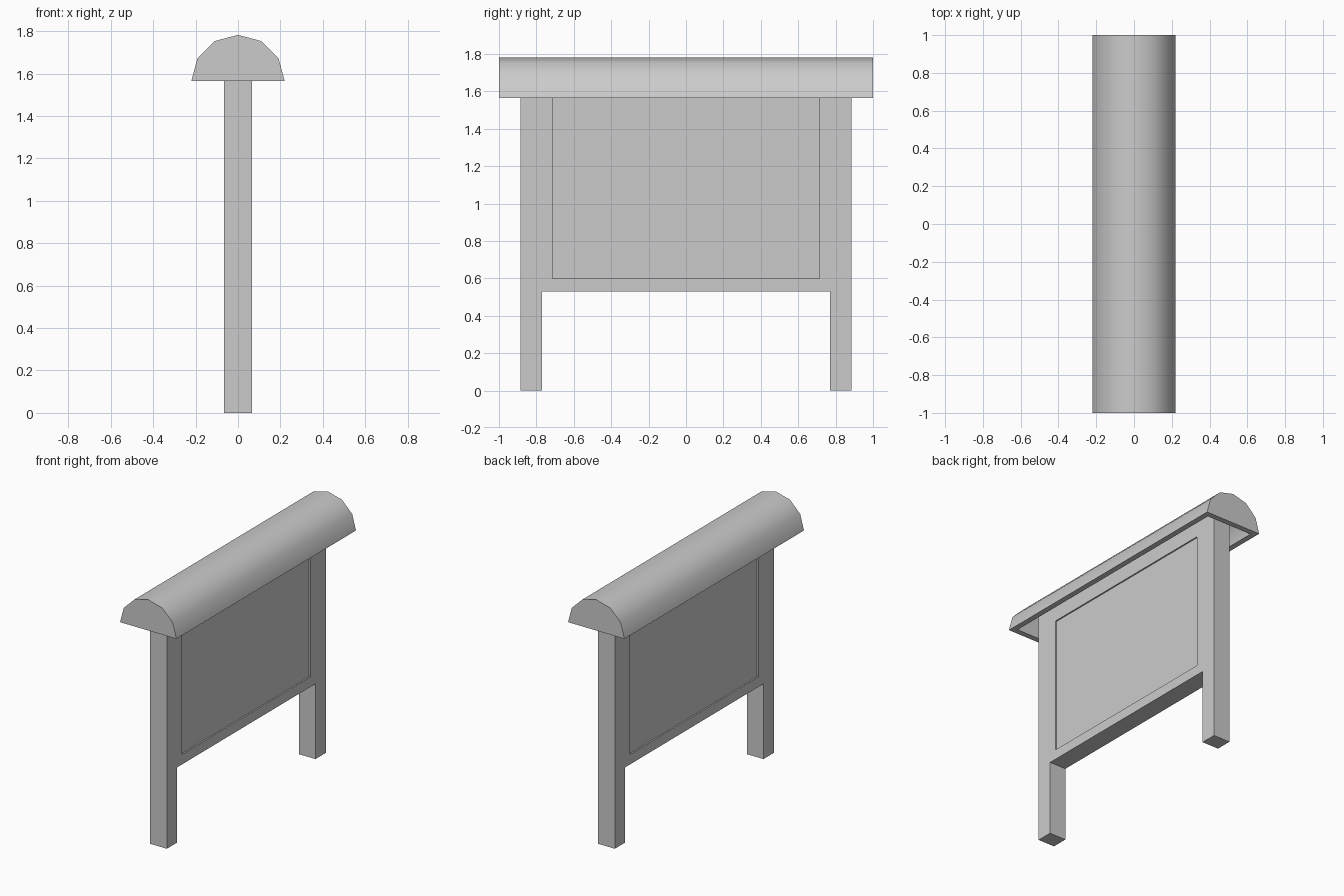
import bpy, bmesh, math

if "Cube" in bpy.data.objects:
    bpy.data.objects.remove(bpy.data.objects["Cube"])

EAVE = 1.565      # underside of the roof
HALF_X = 0.065    # half thickness of the board


def make_object(name, bm):
    bmesh.ops.recalc_face_normals(bm, faces=bm.faces)
    mesh = bpy.data.meshes.new(name)
    bm.to_mesh(mesh)
    bm.free()
    obj = bpy.data.objects.new(name, mesh)
    bpy.context.collection.objects.link(obj)
    return obj


def slab(name, outline, x0, x1):
    """Extrude a y-z outline from x0 to x1."""
    bm = bmesh.new()
    face = bm.faces.new([bm.verts.new((x0, y, z)) for y, z in outline])
    ext = bmesh.ops.extrude_face_region(bm, geom=[face])
    verts = [v for v in ext["geom"] if isinstance(v, bmesh.types.BMVert)]
    bmesh.ops.translate(bm, verts=verts, vec=(x1 - x0, 0, 0))
    return make_object(name, bm)


# Board: two legs joined by a thick framed panel, top hidden inside the roof
half = [(0.885, 1.725), (0.885, 0), (0.77, 0), (0.77, 0.53)]
board = slab("framed_board", half + [(-y, z) for y, z in reversed(half)],
             -HALF_X, HALF_X)

# Shallow panel recess on both sides
recess = [(-0.715, 0.6), (0.715, 0.6), (0.715, EAVE), (-0.715, EAVE)]
cutters = []
for side in (-1, 1):
    cutter = slab("recess_cutter", recess, side * (HALF_X - 0.01), side * 0.1)
    cutter.hide_render = True
    mod = board.modifiers.new("recess", "BOOLEAN")
    mod.operation = "DIFFERENCE"
    mod.solver = "EXACT"
    mod.object = cutter
    cutters.append(cutter)
bpy.context.view_layer.objects.active = board
for mod in list(board.modifiers):
    bpy.ops.object.modifier_apply(modifier=mod.name)
for cutter in cutters:
    bpy.data.objects.remove(cutter)

# Roof: hollow half-round shell, open underneath, closed at both ends
wall = 0.04
radius = 0.22
arc = [(radius * math.cos(math.pi * i / 6),
        EAVE + 0.217 * math.sin(math.pi * i / 6)) for i in range(7)]
bm = bmesh.new()


def vault(scale, half_length):
    """Arched skin with end caps; returns its four bottom corners."""
    rows = [[bm.verts.new((x * scale, y, EAVE + (z - EAVE) * scale))
             for x, z in arc] for y in (-half_length, half_length)]
    a, b = rows
    for i in range(len(arc) - 1):
        bm.faces.new((a[i], a[i + 1], b[i + 1], b[i]))
    bm.faces.new(a)
    bm.faces.new(b)
    return [a[0], a[-1], b[-1], b[0]]


outer = vault(1, 1)
inner = vault((radius - wall) / radius, 1 - wall)
for i in range(4):
    j = (i + 1) % 4
    bm.faces.new((outer[i], outer[j], inner[j], inner[i]))
roof = make_object("roof", bm)

# Smooth the arch, keep its ends and eaves sharp
bpy.ops.object.select_all(action="DESELECT")
roof.select_set(True)
bpy.context.view_layer.objects.active = roof
bpy.ops.object.shade_smooth_by_angle(angle=math.radians(40))
